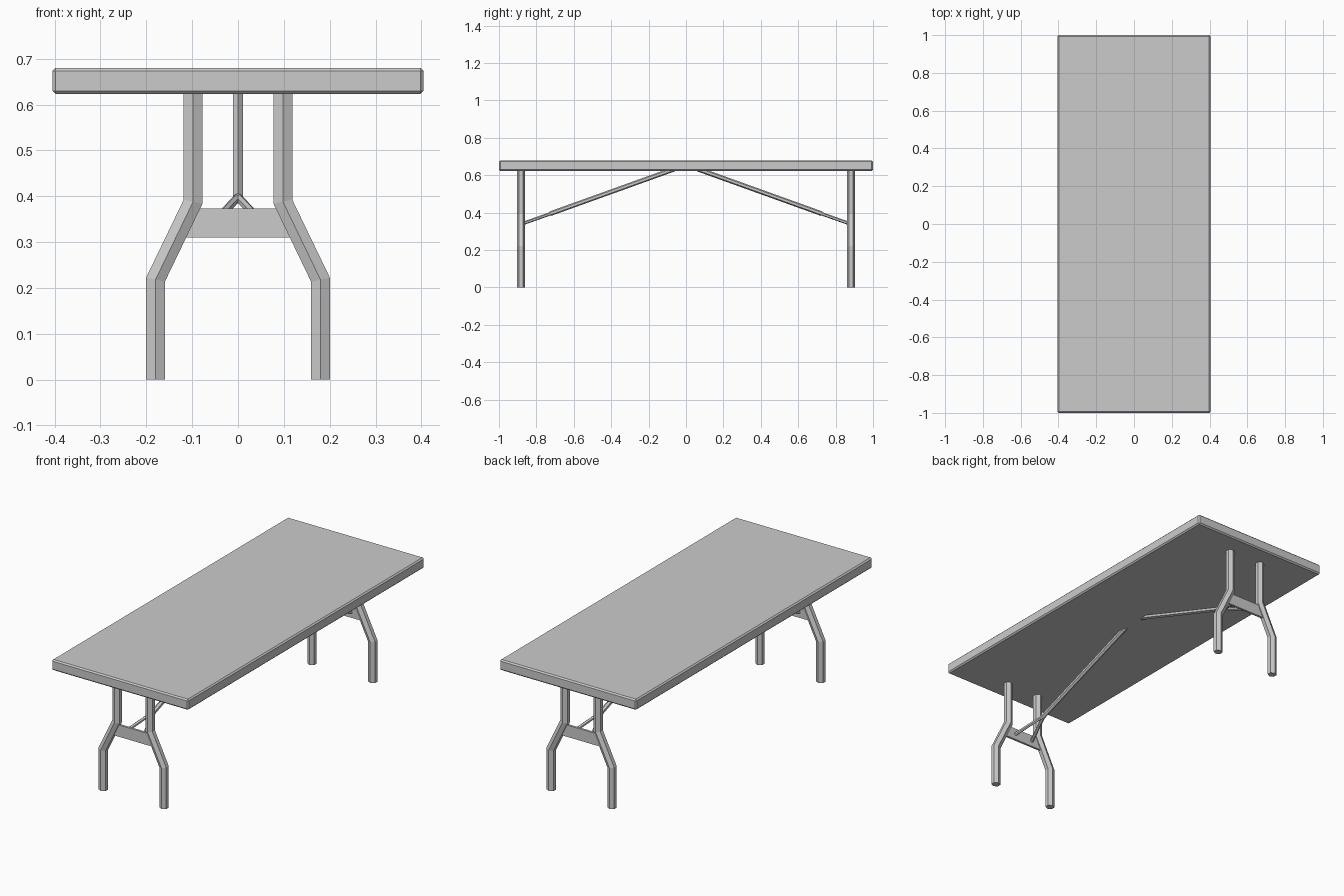
import bpy, bmesh, math
from mathutils import Vector

if "Cube" in bpy.data.objects:
    bpy.data.objects.remove(bpy.data.objects["Cube"])


def finish(name, bm):
    bmesh.ops.recalc_face_normals(bm, faces=bm.faces)
    me = bpy.data.meshes.new(name)
    bm.to_mesh(me)
    bm.free()
    ob = bpy.data.objects.new(name, me)
    bpy.context.collection.objects.link(ob)
    return ob


def loft(name, rings):
    """Skin a list of equal-length point rings and cap both ends."""
    bm = bmesh.new()
    loops = [[bm.verts.new(p) for p in ring] for ring in rings]
    n = len(loops[0])
    for a, b in zip(loops, loops[1:]):
        for i in range(n):
            j = (i + 1) % n
            bm.faces.new((a[i], a[j], b[j], b[i]))
    bm.faces.new(loops[0])
    bm.faces.new(loops[-1])
    return finish(name, bm)


def rod(name, a, b, r, sides=6):
    a, b = Vector(a), Vector(b)
    d = (b - a).normalized()
    u = d.cross(Vector((0, 0, 1))).normalized()
    v = u.cross(d)
    ang = [math.tau * i / sides + math.pi / 2 for i in range(sides)]
    return loft(name, [[p + r * (math.cos(t) * u + math.sin(t) * v) for t in ang]
                       for p in (a, b)])


def leg(name, side, y):
    """Hexagonal tube, bent twice with mitred joints."""
    path = [(0.18, 0.0, 0), (0.18, 0.218, 0.23), (0.098, 0.388, 0.23), (0.098, 0.63, 0)]
    rings = []
    for x, z, tilt in path:
        ring = []
        for i in range(6):
            t = math.tau * i / 6 + math.pi / 2
            dx, dy = 0.0235 * math.cos(t), 0.0215 * math.sin(t)
            ring.append((side * (x + dx), y + dy, z + tilt * dx))
        rings.append(ring)
    return loft(name, rings)


# Table top with softened edges
bm = bmesh.new()
bmesh.ops.create_cube(bm, size=1)
for v in bm.verts:
    v.co = (v.co.x * 0.81, v.co.y * 2.0, 0.6515 + v.co.z * 0.057)
bmesh.ops.bevel(bm, geom=bm.edges[:], offset=0.007, segments=1, affect='EDGES')
finish("table_top", bm)

for end, label in ((-1, "front"), (1, "back")):
    y = 0.883 * end
    # Bent legs
    for side, lr in ((-1, "left"), (1, "right")):
        leg(f"{label}_{lr}_leg", side, y)
        # Fork arms joining the brace to the cross plate
        rod(f"{label}_{lr}_brace_fork", (0, 0.715 * end, 0.398),
            (side * 0.055, 0.878 * end, 0.340), 0.009)
    # Cross plate between the slanted leg sections
    outline = [(-0.135, 0.31), (0.135, 0.31), (0.105, 0.373), (-0.105, 0.373)]
    loft(f"{label}_cross_plate",
         [[(x, y + dy, z) for x, z in outline] for dy in (-0.006, 0.006)])
    # Diagonal brace up to the underside of the top
    rod(f"{label}_brace", (0, 0.725 * end, 0.395), (0, 0.06 * end, 0.634), 0.0125)
